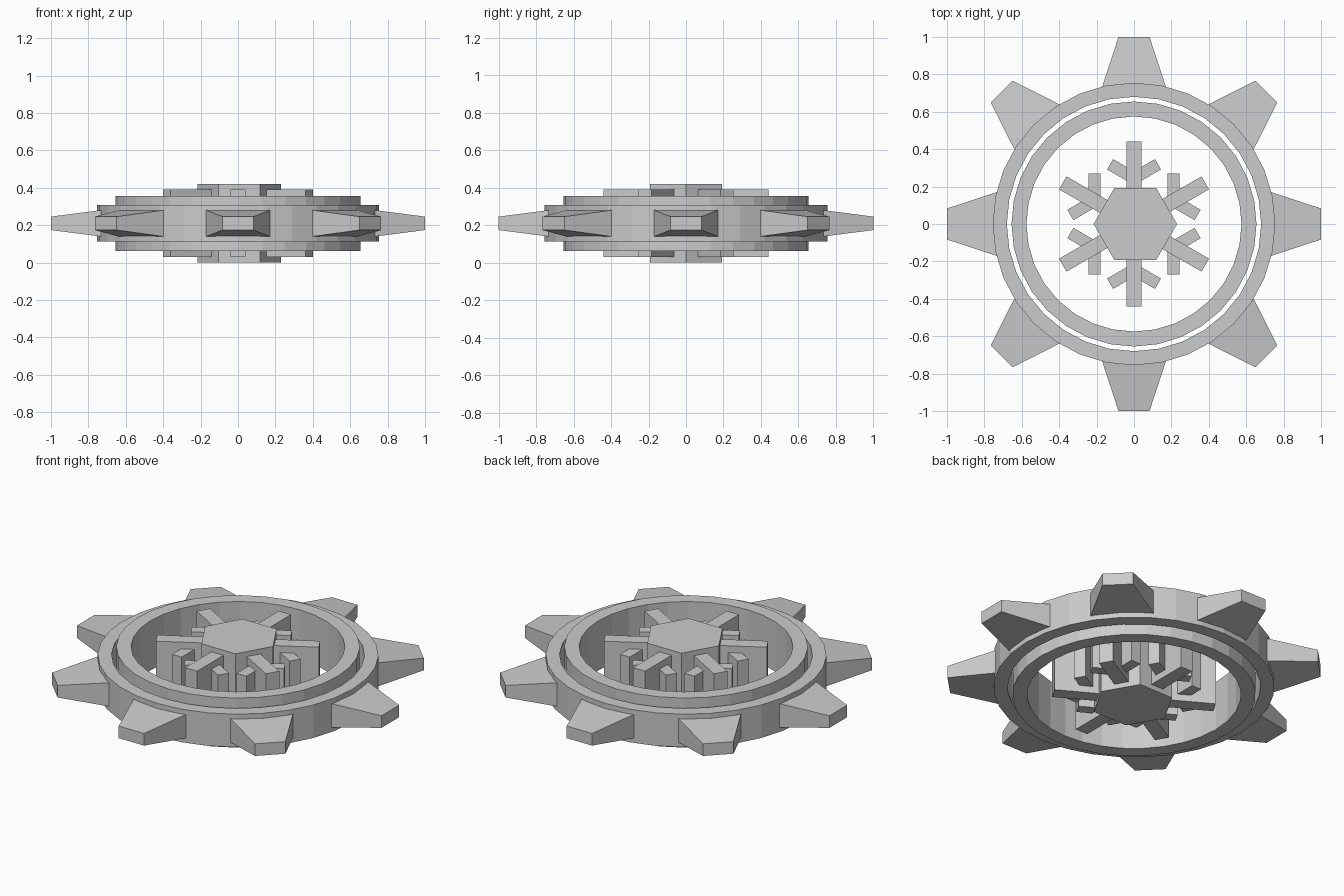
import bpy
import bmesh
from math import cos, sin, pi, radians
from mathutils import Matrix, Vector

cube = bpy.data.objects.get("Cube")
if cube:
    bpy.data.objects.remove(cube, do_unlink=True)

MID = 0.21  # mid height of the wheel

grey = bpy.data.materials.new("light grey")
grey.use_nodes = True
grey.diffuse_color = (0.6, 0.6, 0.6, 1)
grey.node_tree.nodes["Principled BSDF"].inputs["Base Color"].default_value = (0.6, 0.6, 0.6, 1)


def finish(name, bm):
    bmesh.ops.recalc_face_normals(bm, faces=bm.faces)
    mesh = bpy.data.meshes.new(name)
    bm.to_mesh(mesh)
    bm.free()
    mesh.materials.append(grey)
    obj = bpy.data.objects.new(name, mesh)
    obj.location.z = MID
    bpy.context.collection.objects.link(obj)
    return obj


def ring(name, inner, outer, half_height, sides=32):
    """Square-section band around z."""
    bm = bmesh.new()
    section = [(inner, -half_height), (outer, -half_height),
               (outer, half_height), (inner, half_height)]
    loops = []
    for i in range(sides):
        a = 2 * pi * i / sides
        loops.append([bm.verts.new((r * cos(a), r * sin(a), z)) for r, z in section])
    for i in range(sides):
        p, q = loops[i], loops[(i + 1) % sides]
        for k in range(4):
            m = (k + 1) % 4
            bm.faces.new((p[k], q[k], q[m], p[m]))
    return finish(name, bm)


def bar(bm, start, end, start_size, end_size, matrix):
    """Tapered bar along x; sizes are (half width, half height)."""
    result = bmesh.ops.create_cube(bm, size=2)
    for v in result["verts"]:
        x, (w, h) = (end, end_size) if v.co.x > 0 else (start, start_size)
        v.co = matrix @ Vector((x, v.co.y * w, v.co.z * h))


# Two concentric rings with a thin gap
ring("outer_ring", 0.68, 0.755, 0.098)
ring("inner_ring", 0.575, 0.655, 0.147)

# Tapered teeth around the rim
for i in range(8):
    bm = bmesh.new()
    bar(bm, 0.72, 1.0, (0.175, 0.072), (0.083, 0.036), Matrix.Rotation(i * pi / 4, 4, "Z"))
    finish(f"tooth_{i + 1}", bm)

# Hexagonal hub
bm = bmesh.new()
bmesh.ops.create_cone(bm, cap_ends=True, segments=6, radius1=0.223, radius2=0.223, depth=0.42,
                      matrix=Matrix.Rotation(radians(30), 4, "Z"))
# Turn the corners onto the x axis
corner = max(bm.verts, key=lambda v: v.co.x)
if abs(corner.co.y) > 0.01:
    bmesh.ops.rotate(bm, verts=bm.verts, matrix=Matrix.Rotation(radians(30), 3, "Z"))
hub = finish("hub", bm)
hub.location.x = 0.007

# Six snowflake arms, each with a pair of lower side twigs
for i in range(6):
    turn = Matrix.Rotation(radians(30 + 60 * i), 4, "Z")
    bm = bmesh.new()
    bar(bm, 0.1, 0.44, (0.04, 0.18), (0.04, 0.18), turn)
    finish(f"arm_{i + 1}", bm)
    bm = bmesh.new()
    for side in (-1, 1):
        place = turn @ Matrix.Translation((0.245, 0, 0)) @ Matrix.Rotation(side * pi / 3, 4, "Z")
        bar(bm, 0, 0.148, (0.032, 0.14), (0.032, 0.14), place)
    finish(f"arm_twigs_{i + 1}", bm)
